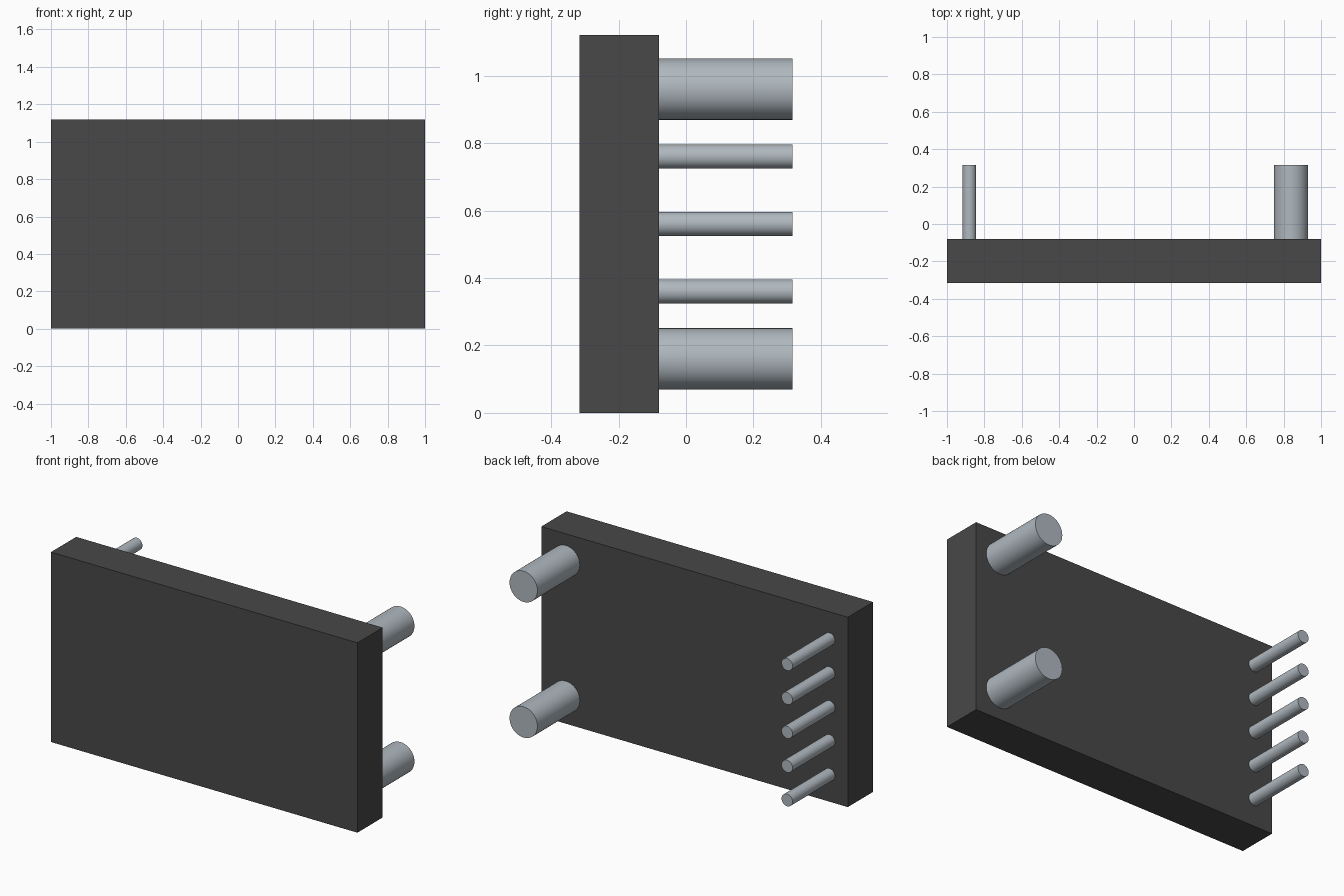
import bpy
import math

old = bpy.data.objects.get("Cube")
if old:
    bpy.data.objects.remove(old, do_unlink=True)


def material(name, colour):
    mat = bpy.data.materials.new(name)
    mat.use_nodes = True
    mat.diffuse_color = (*colour, 1)
    bsdf = next(n for n in mat.node_tree.nodes if n.type == "BSDF_PRINCIPLED")
    bsdf.inputs["Base Color"].default_value = (*colour, 1)
    return mat


dark = material("dark grey plastic", (0.065, 0.065, 0.065))
metal = material("pale grey metal", (0.43, 0.48, 0.52))

WIDTH, HEIGHT = 2.0, 1.12
FRONT, BACK, PIN_END = -0.315, -0.08, 0.315
MIDDLE, PITCH = HEIGHT / 2, 0.2


def pin(name, x, z, radius):
    """Round pin standing out of the back of the body."""
    bpy.ops.mesh.primitive_cylinder_add(
        vertices=48, radius=radius, depth=PIN_END - BACK,
        location=(x, (PIN_END + BACK) / 2, z), rotation=(math.pi / 2, 0, 0))
    obj = bpy.context.object
    obj.name = name
    obj.data.materials.append(metal)
    bpy.ops.object.shade_smooth_by_angle(angle=math.radians(30))


# Flat rectangular body
bpy.ops.mesh.primitive_cube_add(size=1, location=(0, (FRONT + BACK) / 2, MIDDLE))
body = bpy.context.object
body.name = "body"
body.scale = (WIDTH, BACK - FRONT, HEIGHT)
bpy.ops.object.transform_apply(location=False, rotation=False, scale=True)
body.data.materials.append(dark)

# Two thick pins on the left, level with the outer thin pins
for name, step in (("lower_thick_pin", -2), ("upper_thick_pin", 2)):
    pin(name, 0.84, MIDDLE + step * PITCH, 0.091)

# Row of five thin pins on the right
for i in range(5):
    pin(f"thin_pin_{i + 1}", -0.88, MIDDLE + (i - 2) * PITCH, 0.036)
